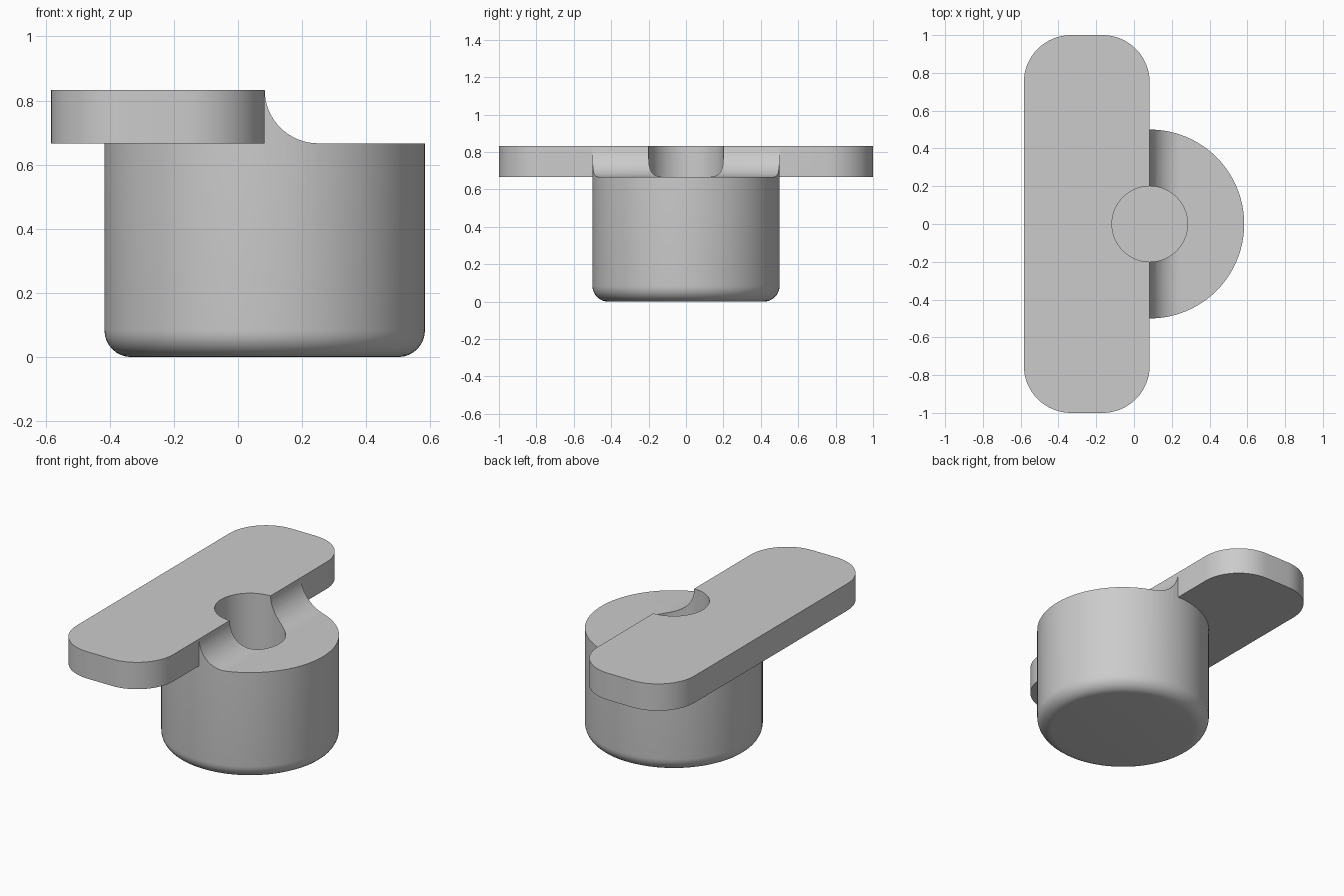
import bpy, bmesh, math

if "Cube" in bpy.data.objects:
    bpy.data.objects.remove(bpy.data.objects["Cube"], do_unlink=True)

U = 1 / 12                    # design module
AXIS_X = U                    # post and bore axis
POST_R, BORE_R = 6 * U, 2.4 * U
STEP_Z, TOP_Z = 8 * U, 10 * U

grey = bpy.data.materials.new("plain_grey")
grey.use_nodes = True
colour = (0.6, 0.6, 0.6, 1)
grey.diffuse_color = colour
grey.node_tree.nodes["Principled BSDF"].inputs["Base Color"].default_value = colour


def arc(cx, cy, r, start, end, steps):
    return [(cx + r * math.cos(math.radians(start + (end - start) * i / steps)),
             cy + r * math.sin(math.radians(start + (end - start) * i / steps)))
            for i in range(steps + 1)]


def finish(name, bm):
    bmesh.ops.recalc_face_normals(bm, faces=bm.faces)
    mesh = bpy.data.meshes.new(name)
    bm.to_mesh(mesh)
    bm.free()
    mesh.materials.append(grey)
    obj = bpy.data.objects.new(name, mesh)
    bpy.context.collection.objects.link(obj)
    return obj


def extrude(name, points, depth):
    """Extrude a closed outline of 3D points along a vector."""
    bm = bmesh.new()
    face = bm.faces.new([bm.verts.new(p) for p in points])
    new = bmesh.ops.extrude_face_region(bm, geom=[face])["geom"]
    bmesh.ops.translate(bm, vec=depth,
                        verts=[v for v in new if isinstance(v, bmesh.types.BMVert)])
    return finish(name, bm)


def boolean(target, tool, operation):
    mod = target.modifiers.new(operation.lower(), "BOOLEAN")
    mod.operation, mod.solver, mod.object = operation, "EXACT", tool
    bpy.context.view_layer.objects.active = target
    bpy.ops.object.modifier_apply(modifier=mod.name)
    bpy.data.objects.remove(tool, do_unlink=True)


# Round post with a rounded lower rim
circle = [(x, y, 0) for x, y in arc(AXIS_X, 0, POST_R, 0, 360, 96)[:-1]]
knob = extrude("knob_body", circle, (0, 0, TOP_Z + U))
bm = bmesh.new()
bm.from_mesh(knob.data)
rim = [e for e in bm.edges if all(v.co.z < 0.001 for v in e.verts)]
bmesh.ops.bevel(bm, geom=rim, offset=U, segments=8, profile=0.5, affect="EDGES")
bm.to_mesh(knob.data)
bm.free()

# Side profile: flat shoulder sweeping up to the handle edge
side = [(-1, -U), (1, -U), (1, STEP_Z)]
side += arc(3 * U, TOP_Z, 2 * U, 270, 180, 16)
side += [(0.5 * U, TOP_Z - U), (-1, TOP_Z - U)]
boolean(knob, extrude("side_profile", [(x, -1, z) for x, z in side], (0, 2, 0)),
        "INTERSECT")

# Handle bar with rounded corners
R = 3 * U
outline = []
for cx, cy, start in ((AXIS_X - R, 1 - R, 0), (-7 * U + R, 1 - R, 90),
                      (-7 * U + R, R - 1, 180), (AXIS_X - R, R - 1, 270)):
    outline += arc(cx, cy, R, start, start + 90, 16)
handle = extrude("handle", [(x, y, STEP_Z) for x, y in outline], (0, 0, TOP_Z - STEP_Z))
boolean(knob, handle, "UNION")

# Blind bore from the top
bore = [(x, y, 3 * U) for x, y in arc(AXIS_X, 0, BORE_R, 0, 360, 64)[:-1]]
boolean(knob, extrude("bore", bore, (0, 0, 1)), "DIFFERENCE")

bpy.ops.object.select_all(action="DESELECT")
knob.select_set(True)
bpy.context.view_layer.objects.active = knob
bpy.ops.object.shade_smooth_by_angle(angle=math.radians(30))
